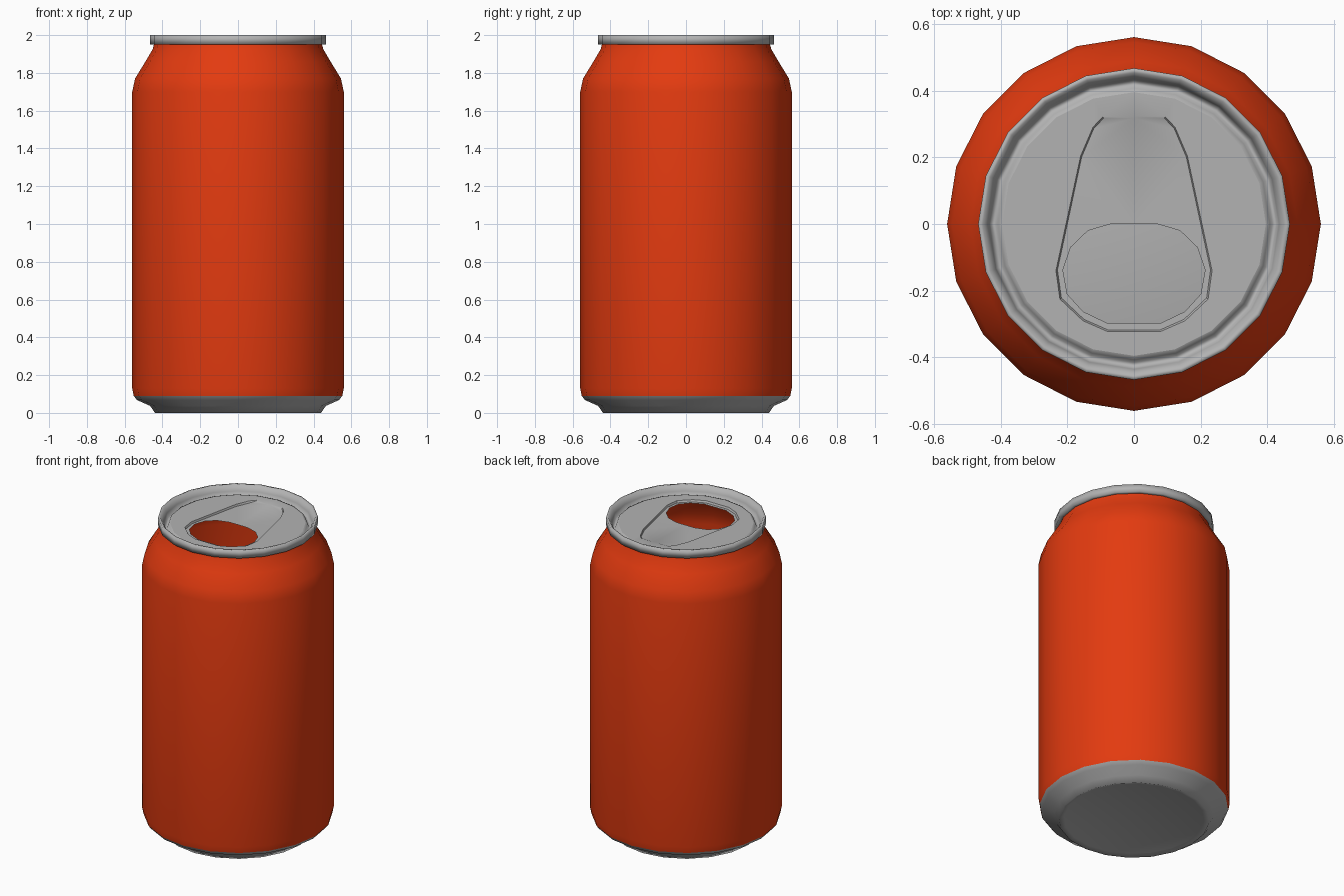
import bpy, bmesh, math

if "Cube" in bpy.data.objects:
    bpy.data.objects.remove(bpy.data.objects["Cube"])

SIDES = 20
LID_Z = 1.96

def material(name, rgb):
    m = bpy.data.materials.new(name)
    m.diffuse_color = (*rgb, 1)
    m.use_nodes = True
    m.node_tree.nodes["Principled BSDF"].inputs["Base Color"].default_value = m.diffuse_color
    return m

red = material("red paint", (0.77, 0.043, 0.005))
metal = material("bare metal", (0.45, 0.45, 0.45))

def finish(bm, name, mat):
    # smooth shading with hard creases kept sharp
    for f in bm.faces:
        f.smooth = True
    for e in bm.edges:
        if len(e.link_faces) == 2:
            e.smooth = e.calc_face_angle(0) < math.radians(30)
    me = bpy.data.meshes.new(name)
    bm.to_mesh(me)
    bm.free()
    me.materials.append(mat)
    ob = bpy.data.objects.new(name, me)
    bpy.context.collection.objects.link(ob)
    return ob

def circle(bm, r, z):
    return [bm.verts.new((r * math.cos(2 * math.pi * i / SIDES),
                          r * math.sin(2 * math.pi * i / SIDES), z)) for i in range(SIDES)]

def bridge(bm, a, b):
    n = len(a)
    for i in range(n):
        j = (i + 1) % n
        bm.faces.new((a[i], a[j], b[j], b[i]))

def lathe(name, profile, mat, cap_z=None):
    # profile runs so that its outside lies on the right-hand side
    bm = bmesh.new()
    rings = [circle(bm, r, z) for r, z in profile]
    for a, b in zip(rings, rings[1:]):
        bridge(bm, a, b)
    if cap_z is not None:
        c = bm.verts.new((0, 0, cap_z))
        for i in range(SIDES):
            bm.faces.new((c, rings[0][(i + 1) % SIDES], rings[0][i]))
    return finish(bm, name, mat)

# Painted wall, base and rolled rim
lathe("can_body", [(0.552, 0.09), (0.56, 0.13), (0.56, 1.70), (0.545, 1.77),
                   (0.49, 1.86), (0.452, 1.925), (0.445, 1.95)], red)
lathe("can_base", [(0.41, 0.01), (0.44, 0.0), (0.465, 0.037), (0.535, 0.068),
                   (0.552, 0.09)], metal, cap_z=0.018)
lathe("can_rim", [(0.445, 1.95), (0.467, 1.95), (0.467, 2.0), (0.453, 2.0), (0.435, 1.965),
                  (0.428, 1.935), (0.415, 1.935), (0.407, 1.955), (0.395, LID_Z)], metal)

# Lid with a teardrop recess and an open mouth
def mirrored(half):
    # half outline goes from the back middle round the right side to the front
    return [(0, half[0][1])] + half + [(-x, y) for x, y in reversed(half)]

recess = mirrored([(0.093, 0.322), (0.123, 0.29), (0.16, 0.204), (0.198, 0.027),
                   (0.234, -0.14), (0.222, -0.225), (0.153, -0.29), (0.08, -0.322)])
mouth = mirrored([(0.063, 0.002), (0.138, -0.02), (0.19, -0.07), (0.213, -0.138),
                  (0.2, -0.21), (0.153, -0.262), (0.08, -0.297)])

def floor_z(y):
    return LID_Z - (0.002 if y > 0.3 else 0.012)

bm = bmesh.new()

def loop(verts):
    n = len(verts)
    return [bm.edges.get((verts[i], verts[(i + 1) % n])) or
            bm.edges.new((verts[i], verts[(i + 1) % n])) for i in range(n)]

def fill(*loops):
    edges = [e for l in loops for e in loop(l)]
    bmesh.ops.triangle_fill(bm, use_beauty=True, use_dissolve=False,
                            edges=edges, normal=(0, 0, 1))

outer = circle(bm, 0.395, LID_Z)
top = [bm.verts.new((x, y, LID_Z)) for x, y in recess]
low = [bm.verts.new((x * 0.98, y * 0.985, floor_z(y))) for x, y in recess]
hole = [bm.verts.new((x, y, floor_z(y))) for x, y in mouth]
fill(outer, top)
fill(low, hole)
bridge(bm, top, low)
bm.normal_update()
bmesh.ops.reverse_faces(bm, faces=[f for f in bm.faces if f.normal.z < 0])
bm.normal_update()
finish(bm, "can_lid", metal)
